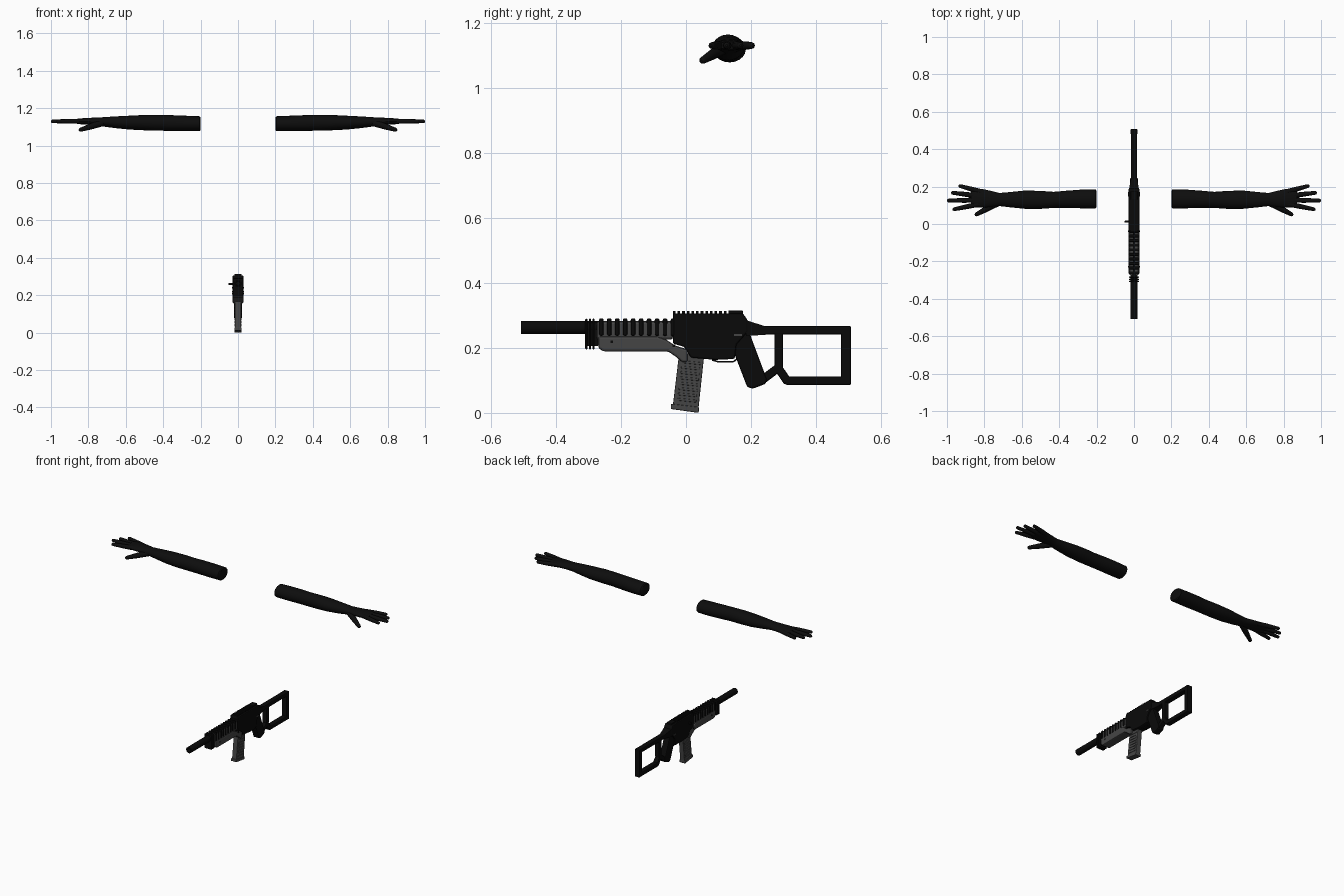
import bpy, bmesh, math
from mathutils import Vector


def material(name, v):
    m = bpy.data.materials.new(name)
    m.diffuse_color = (v, v, v, 1)
    return m


BLACK = material("gun black", 0.003)
SKIN = material("sleeve black", 0.004)
GREY = material("dark grey", 0.06)
STEEL = material("steel grey", 0.12)


def finish(name, bm, mat, smooth=False, bevel=0):
    bmesh.ops.recalc_face_normals(bm, faces=bm.faces)
    me = bpy.data.meshes.new(name)
    bm.to_mesh(me)
    bm.free()
    me.materials.append(mat)
    ob = bpy.data.objects.new(name, me)
    bpy.context.collection.objects.link(ob)
    if bevel:
        b = ob.modifiers.new("bevel", 'BEVEL')
        b.width, b.segments, b.limit_method = bevel, 2, 'ANGLE'
    if smooth:
        bpy.ops.object.select_all(action='DESELECT')
        ob.select_set(True)
        bpy.context.view_layer.objects.active = ob
        bpy.ops.object.shade_smooth_by_angle(angle=math.radians(40))
    return ob


def add_loft(bm, rings):
    """Skin a list of vertex rings and cap both ends."""
    loops = [[bm.verts.new(p) for p in r] for r in rings]
    n = len(loops[0])
    for a, b in zip(loops, loops[1:]):
        for i in range(n):
            bm.faces.new((a[i], a[(i + 1) % n], b[(i + 1) % n], b[i]))
    bm.faces.new(loops[0])
    bm.faces.new(loops[-1])


def prism(name, pts, half, mat, bevel=0, x=0):
    """Side profile of (y, z) points, extruded across x."""
    bm = bmesh.new()
    add_loft(bm, [[(x + s * half, y, z) for y, z in pts] for s in (-1, 1)])
    return finish(name, bm, mat, bevel=bevel)


def box(name, y0, y1, z0, z1, half, mat, bevel=0, x=0):
    return prism(name, [(y0, z0), (y1, z0), (y1, z1), (y0, z1)], half, mat, bevel, x)


def bar(name, p, q, w, half, mat, bevel=0):
    """Straight flat bar between two (y, z) points."""
    p, q = Vector(p), Vector(q)
    d = (q - p).normalized()
    n = Vector((-d.y, d.x)) * w / 2
    return prism(name, [p + n, q + n, q - n, p - n], half, mat, bevel)


def ring(x, yc, zc, ry, rz, n=20):
    return [(x, yc + ry * math.cos(2 * math.pi * i / n),
             zc + rz * math.sin(2 * math.pi * i / n)) for i in range(n)]


# Forearm and palm sections: x, centre y, centre z, half width, half height
ARM = [(0.20, 0.134, 1.118, 0.043, 0.034), (0.205, 0.134, 1.118, 0.050, 0.039),
       (0.28, 0.134, 1.119, 0.050, 0.041), (0.36, 0.132, 1.121, 0.046, 0.042),
       (0.43, 0.129, 1.122, 0.043, 0.042), (0.50, 0.129, 1.123, 0.048, 0.041),
       (0.58, 0.130, 1.123, 0.049, 0.037), (0.66, 0.130, 1.125, 0.041, 0.031),
       (0.72, 0.131, 1.127, 0.035, 0.025), (0.76, 0.134, 1.129, 0.042, 0.021),
       (0.81, 0.137, 1.130, 0.050, 0.018), (0.85, 0.138, 1.130, 0.050, 0.015),
       (0.872, 0.136, 1.130, 0.043, 0.011)]
# Fingers: start, end, start radius, end radius
FINGERS = {"little_finger": ((0.80, 0.168, 1.13), (0.938, 0.205, 1.13), 0.014, 0.010),
           "ring_finger": ((0.83, 0.150, 1.13), (0.978, 0.168, 1.13), 0.014, 0.010),
           "middle_finger": ((0.83, 0.128, 1.13), (1.0, 0.125, 1.13), 0.014, 0.010),
           "index_finger": ((0.82, 0.108, 1.13), (0.970, 0.077, 1.13), 0.014, 0.010),
           "thumb": ((0.725, 0.115, 1.122), (0.850, 0.047, 1.082), 0.019, 0.011)}


def finger(name, a, b, r0, r1, n=10):
    a, b = Vector(a), Vector(b)
    d = (b - a).normalized()
    u = d.cross(Vector((0, 0, 1))).normalized()
    v = d.cross(u)
    length = (b - a).length
    stops = [(0, r0), (length * 0.5, (r0 + r1) / 2 + 0.001), (length - r1, r1),
             (length - r1 * 0.4, r1 * 0.85), (length, r1 * 0.35)]
    bm = bmesh.new()
    add_loft(bm, [[a + d * t + (u * math.cos(2 * math.pi * i / n) +
                                v * math.sin(2 * math.pi * i / n)) * r
                   for i in range(n)] for t, r in stops])
    finish(name, bm, SKIN, smooth=True)


for side, s in (("left", 1), ("right", -1)):
    bm = bmesh.new()
    add_loft(bm, [ring(s * x, *r) for x, *r in ARM])
    finish(side + "_arm", bm, SKIN, smooth=True)
    for part, (a, b, r0, r1) in FINGERS.items():
        finger(side + "_" + part, (s * a[0], a[1], a[2]), (s * b[0], b[1], b[2]), r0, r1)


def tube(name, profile, z, mat, n=20):
    """Round part along y from (y, radius) pairs."""
    bm = bmesh.new()
    add_loft(bm, [[(r * math.cos(2 * math.pi * i / n), y, z + r * math.sin(2 * math.pi * i / n))
                   for i in range(n)] for y, r in profile])
    finish(name, bm, mat, smooth=True)


# Barrel with a recessed bore
tube("barrel", [(-0.47, 0.011), (-0.508, 0.012), (-0.508, 0.020), (-0.03, 0.020)], 0.263, BLACK)

# Front collar plates and cooling ribs
for i in range(3):
    y = -0.310 + i * 0.011
    box("collar_plate", y, y + 0.007, 0.195, 0.290, 0.027, BLACK, 0.004)
box("collar_core", -0.305, -0.27, 0.205, 0.28, 0.018, BLACK)
box("handguard_core", -0.275, -0.04, 0.225, 0.282, 0.025, GREY, 0.008)
for i in range(10):
    y = -0.268 + i * 0.0245
    box("cooling_rib", y, y + 0.015, 0.236, 0.291, 0.029, BLACK, 0.006)

# Lower handguard with curved rear
prism("lower_handguard",
      [(-0.27, 0.236), (-0.27, 0.200), (-0.255, 0.189), (-0.055, 0.189), (-0.03, 0.172),
       (-0.012, 0.156), (0.005, 0.156), (0.005, 0.195), (-0.035, 0.208), (-0.06, 0.225),
       (-0.09, 0.236)], 0.029, GREY, 0.007)
for y, z in ((-0.228, 0.219), (-0.038, 0.207)):
    for s in (-1, 1):
        box("handguard_screw", y - 0.004, y + 0.004, z - 0.004, z + 0.004, 0.002, BLACK, 0, s * 0.029)

# Receiver, tapered rear and top rail
prism("receiver",
      [(-0.04, 0.306), (0.175, 0.306), (0.19, 0.285), (0.19, 0.25), (0.155, 0.21),
       (0.15, 0.166), (0.09, 0.163), (0.015, 0.17), (-0.005, 0.203), (-0.04, 0.213)],
      0.029, BLACK, 0.005)
bm = bmesh.new()
add_loft(bm, [[(-w, y, a), (w, y, a), (w, y, b), (-w, y, b)]
              for y, w, a, b in ((0.185, 0.027, 0.237, 0.285), (0.245, 0.016, 0.240, 0.266))])
finish("receiver_rear", bm, BLACK)
box("rear_sight", 0.13, 0.175, 0.30, 0.315, 0.018, BLACK, 0.003)
for i in range(12):
    y = -0.04 + i * 0.0142
    box("rail_tooth", y, y + 0.008, 0.303, 0.314, 0.020, BLACK)

# Charging handle and selector switches
box("charging_handle", 0.008, 0.018, 0.255, 0.266, 0.012, BLACK, 0.002, -0.038)
for s in (-1, 1):
    box("selector", 0.148, 0.172, 0.237, 0.243, 0.003, GREY, 0, s * 0.029)

# Trigger and guard
prism("trigger", [(0.122, 0.205), (0.132, 0.205), (0.130, 0.185), (0.124, 0.165),
                  (0.118, 0.165), (0.124, 0.185)], 0.006, STEEL)
for p, q in (((0.08, 0.163), (0.10, 0.157)), ((0.10, 0.157), (0.145, 0.157)),
             ((0.145, 0.157), (0.16, 0.168))):
    bar("trigger_guard", p, q, 0.005, 0.010, BLACK)

# Slanted magazine with raised ribs and base plate
prism("magazine", [(-0.021, 0.185), (0.056, 0.178), (0.038, 0.010), (-0.041, 0.018)],
      0.016, GREY, 0.003)
prism("magazine_base", [(-0.046, 0.028), (0.040, 0.018), (0.039, 0.0), (-0.047, 0.012)],
      0.020, GREY, 0.003)
for i in range(8):
    z = 0.042 + i * 0.0165
    y = -0.037 + (z - 0.02) * 0.118
    bar("magazine_rib", (y + 0.008, z), (y + 0.066, z - 0.006), 0.008, 0.019, GREY, 0.002)

# Pistol grip
prism("grip", [(0.155, 0.265), (0.19, 0.262), (0.205, 0.22), (0.248, 0.105), (0.246, 0.09),
               (0.205, 0.074), (0.188, 0.08), (0.140, 0.205)], 0.021, BLACK, 0.006)

# Skeleton stock
box("stock_top_bar", 0.18, 0.508, 0.241, 0.267, 0.017, BLACK, 0.005)
box("stock_butt", 0.477, 0.508, 0.086, 0.267, 0.018, BLACK, 0.005)
box("stock_bottom_bar", 0.305, 0.508, 0.086, 0.112, 0.017, BLACK, 0.005)
box("stock_upright", 0.272, 0.299, 0.135, 0.25, 0.016, BLACK, 0.005)
bar("stock_front_brace", (0.225, 0.094), (0.288, 0.142), 0.026, 0.016, BLACK, 0.005)
bar("stock_rear_brace", (0.281, 0.142), (0.314, 0.094), 0.026, 0.016, BLACK, 0.005)
